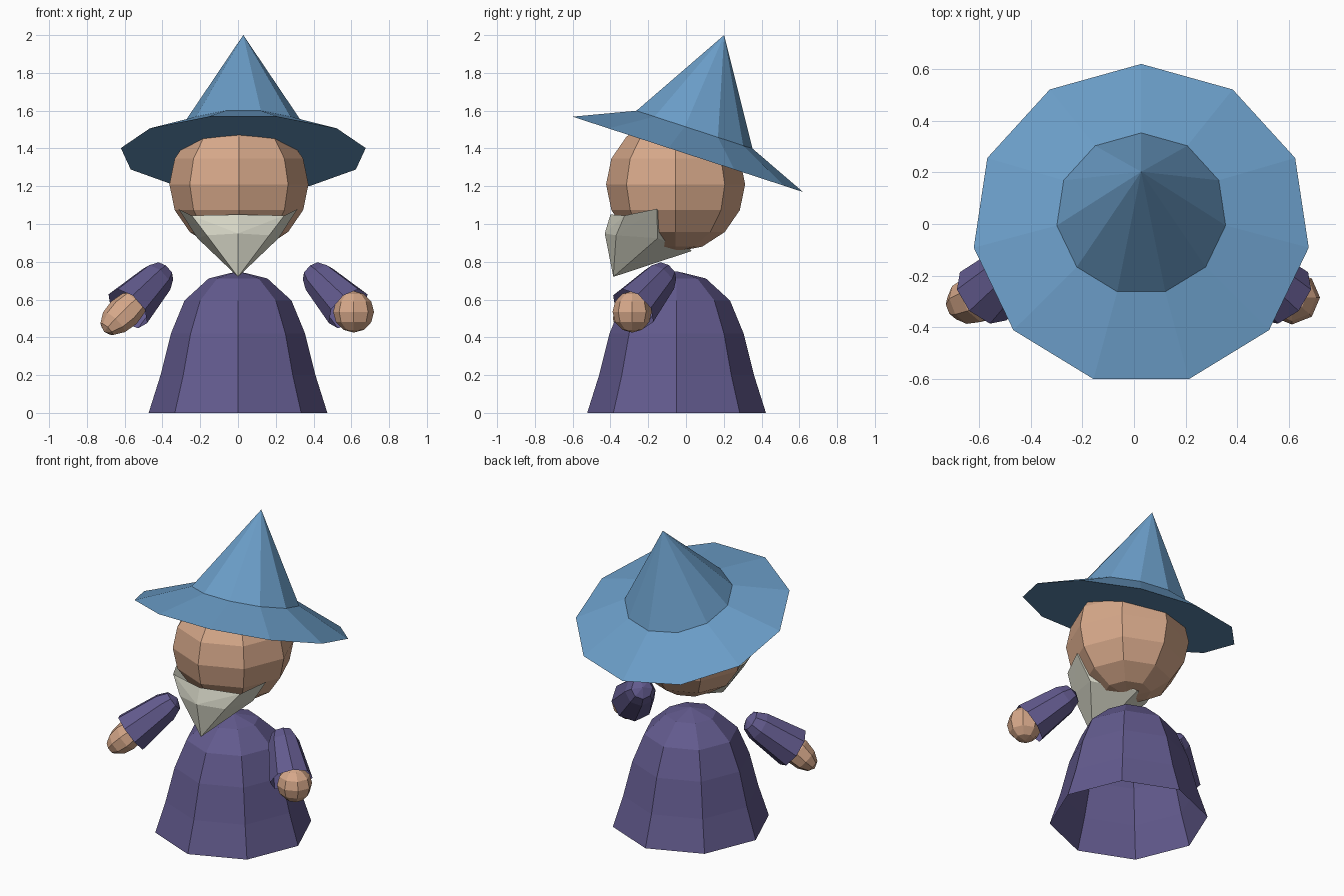
import bpy, bmesh, math
from mathutils import Vector, Matrix

if "Cube" in bpy.data.objects:
    bpy.data.objects.remove(bpy.data.objects["Cube"])


def material(name, color):
    m = bpy.data.materials.new(name)
    m.diffuse_color = (*color, 1)
    m.use_nodes = True
    m.node_tree.nodes["Principled BSDF"].inputs["Base Color"].default_value = m.diffuse_color
    return m


BLUE = material("hat blue", (0.145, 0.335, 0.570))
SKIN = material("skin", (0.680, 0.395, 0.255))
GREY = material("beard grey", (0.690, 0.690, 0.580))
PURPLE = material("robe purple", (0.123, 0.103, 0.270))


def finish(bm, name, mat, matrix=Matrix()):
    bm.transform(matrix)
    me = bpy.data.meshes.new(name)
    bm.to_mesh(me)
    bm.free()
    me.materials.append(mat)
    ob = bpy.data.objects.new(name, me)
    bpy.context.collection.objects.link(ob)
    return ob


def frame(origin, axis):
    """Matrix placing local z along axis at origin."""
    q = Vector((0, 0, 1)).rotation_difference(Vector(axis))
    return Matrix.Translation(origin) @ q.to_matrix().to_4x4()


def lathe(name, profile, sides, mat, matrix, start=math.pi / 2, cap=False):
    """Spin (radius, height) points; the last point is the closed tip."""
    bm = bmesh.new()
    rings = []
    for r, h in profile[:-1]:
        rings.append([bm.verts.new((r * math.cos(start + math.tau * i / sides),
                                    r * math.sin(start + math.tau * i / sides), h))
                      for i in range(sides)])
    tip = bm.verts.new((0, 0, profile[-1][1]))
    for i in range(sides):
        j = (i + 1) % sides
        for a, b in zip(rings, rings[1:]):
            bm.faces.new((a[i], a[j], b[j], b[i]))
        bm.faces.new((rings[-1][i], rings[-1][j], tip))
    if cap:
        bm.faces.new(rings[0][::-1])
    return finish(bm, name, mat, matrix)


def ball(name, size, mat, matrix, rings=8):
    bm = bmesh.new()
    bmesh.ops.create_uvsphere(bm, u_segments=8, v_segments=rings, radius=1)
    bm.transform(Matrix.Diagonal((*size, 1)))
    return finish(bm, name, mat, matrix)


# robe, open underneath
lathe("robe", [(0.473, 0), (0.41, 0.2), (0.355, 0.42), (0.283, 0.595),
               (0.155, 0.712), (0, 0.75)], 8, PURPLE, Matrix.Translation((0, -0.05, 0)))

# head
ball("head", (0.368, 0.368, 0.357), SKIN, Matrix.Translation((0.005, -0.055, 1.21)))

# hat, tilted backwards, with a flat underside
tilt = math.radians(18.1)
lathe("hat", [(0.655, 0), (0.33, 0.135), (0, 0.66)], 11, BLUE,
      Matrix.Translation((0.028, -0.003, 1.373)) @ Matrix.Rotation(-tilt, 4, 'X'), cap=True)

# beard: faceted hull wrapped around the chin, open inside the head
bm = bmesh.new()
for p in [(0, -0.40, 1.05), (0, -0.43, 0.95), (0, -0.385, 0.72), (0, 0.03, 0.857)]:
    bm.verts.new(p)
for s in (-1, 1):
    for x, y, z in [(0.315, -0.155, 1.08), (0.245, -0.325, 1.045),
                    (0.165, -0.37, 0.94), (0.215, -0.15, 0.925)]:
        bm.verts.new((s * x, y, z))
hull = bmesh.ops.convex_hull(bm, input=bm.verts)
bmesh.ops.recalc_face_normals(bm, faces=bm.faces)
bmesh.ops.delete(bm, geom=[f for f in bm.faces if f.normal.z > 0.5], context='FACES')
finish(bm, "beard", GREY)

# sleeves, rounded at the shoulder and open at the cuff
for side, s in (("left", -1), ("right", 1)):
    lathe(side + "_sleeve", [(0.13, -0.35), (0.093, -0.09), (0.065, -0.028), (0, 0)],
          8, PURPLE, frame((s * 0.378, -0.09, 0.762), (-s * 0.587, 0.542, 0.602)))

# hands: a round fist and a longer open hand
ball("right_hand", (0.108, 0.104, 0.11), SKIN, Matrix.Translation((0.612, -0.285, 0.535)), 6)
ball("left_hand", (0.085, 0.10, 0.15), SKIN,
     frame((-0.605, -0.29, 0.53), (-0.67, -0.25, -0.65)), 6)
